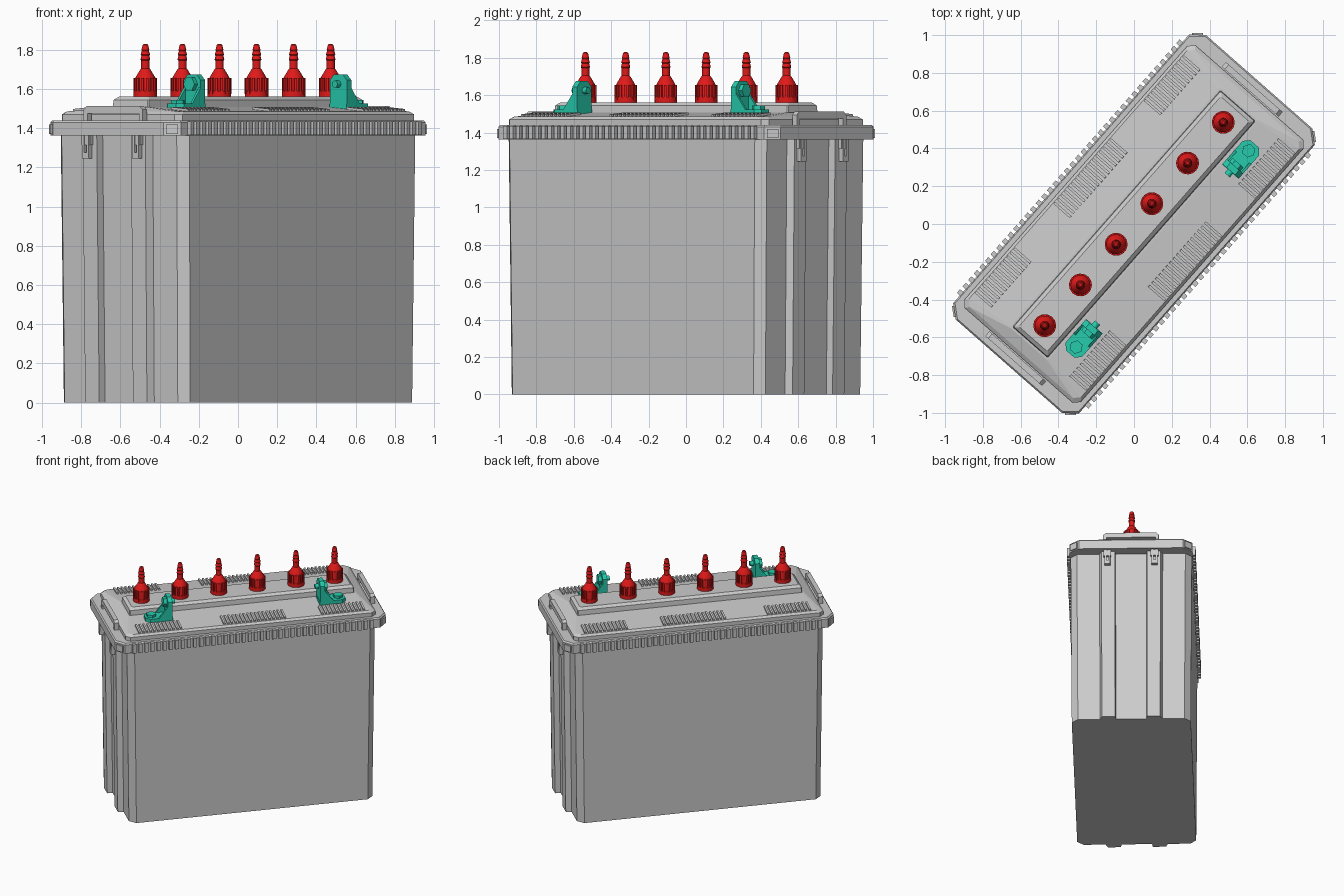
import bpy, bmesh, math
from mathutils import Matrix, Vector

if "Cube" in bpy.data.objects:
    bpy.data.objects.remove(bpy.data.objects["Cube"])

# Everything is laid out with the long axis on x, then turned to the final heading
TURN = Matrix.Rotation(math.radians(48.7), 4, 'Z')


def material(name, rgb):
    m = bpy.data.materials.new(name)
    m.diffuse_color = (*rgb, 1)
    m.use_nodes = True
    m.node_tree.nodes["Principled BSDF"].inputs["Base Color"].default_value = m.diffuse_color
    return m


RED = material("cap_red", (0.75, 0.01, 0.01))
GREEN = material("terminal_green", (0.02, 0.6, 0.42))


def finish(name, bm, mat=None, smooth=False):
    bmesh.ops.recalc_face_normals(bm, faces=bm.faces)
    bm.transform(TURN)
    me = bpy.data.meshes.new(name)
    bm.to_mesh(me)
    bm.free()
    ob = bpy.data.objects.new(name, me)
    bpy.context.collection.objects.link(ob)
    if mat:
        me.materials.append(mat)
    if smooth:
        for p in me.polygons:
            p.use_smooth = True
        me.set_sharp_from_angle(angle=math.radians(30))
    return ob


def loft(bm, rings):
    loops = [[bm.verts.new(p) for p in r] for r in rings]
    for a, b in zip(loops, loops[1:]):
        for i in range(len(a)):
            j = (i + 1) % len(a)
            bm.faces.new((a[i], a[j], b[j], b[i]))
    bm.faces.new(loops[0][::-1])
    bm.faces.new(loops[-1])


def box(bm, center, size, rot=Matrix()):
    m = Matrix.Translation(center) @ rot @ Matrix.Diagonal((*size, 1))
    bmesh.ops.create_cube(bm, size=1, matrix=m)


def cyl(bm, center, r, depth, sides, rot=Matrix()):
    bmesh.ops.create_cone(bm, cap_ends=True, segments=sides, radius1=r, radius2=r,
                          depth=depth, matrix=Matrix.Translation(center) @ rot)


def octagon(u, v, cu, cv, z):
    q = [(u, -v + cv), (u, v - cv), (u - cu, v), (-u + cu, v)]
    return [(x, y, z) for x, y in q + [(-x, -y) for x, y in q]]


def circle(r, z, n, cx):
    return [(cx + r * math.cos(2 * math.pi * i / n), r * math.sin(2 * math.pi * i / n), z)
            for i in range(n)]


# Tapered case with two upright ribs on each end
half = [(.86, .43), (.905, .385), (.905, .225), (.945, .21), (.945, .115), (.905, .11)]
end = [(x, -y) for x, y in half] + half[::-1]
outline = end + [(-x, -y) for x, y in end]
bm = bmesh.new()
loft(bm, [[(x * k, y * k, z) for x, y in outline] for k, z in ((.997, 0), (1.015, 1.38))])
finish("case", bm)

# Lid rim
bm = bmesh.new()
loft(bm, [octagon(1.003, .443, .057, .068, 1.362), octagon(1.003, .443, .057, .068, 1.43),
          octagon(.995, .435, .055, .065, 1.44)])
finish("lid_rim", bm)

# Grip teeth along both long edges, and corner blocks
bm = bmesh.new()
for s in (-1, 1):
    for i in range(40):
        box(bm, (-.88 + i * 1.76 / 39, s * .447, 1.40), (.026, .034, .07))
    for t in (-1, 1):
        box(bm, (s * .97, t * .405, 1.395), (.03, .06, .05),
            Matrix.Rotation(s * t * math.radians(40), 4, 'Z'))
finish("rim_teeth", bm)

# Raised deck, rising gently to the middle
bm = bmesh.new()
loft(bm, [octagon(.925, .41, .03, .03, 1.435), octagon(.925, .41, .03, .03, 1.47),
          octagon(.905, .395, .03, .03, 1.485), octagon(.845, .135, .01, .01, 1.508)])
finish("lid_deck", bm)

# Central bar that carries the caps
bm = bmesh.new()
loft(bm, [octagon(.835, .125, .006, .006, 1.49), octagon(.83, .12, .006, .006, 1.545),
          octagon(.81, .10, .006, .006, 1.562)])
finish("cap_bar", bm)

# Slat groups on the deck
bm = bmesh.new()
for s in (-1, 1):
    tilt = Matrix.Rotation(-s * .087, 4, 'X')
    for mid, n in ((-.67, 12), (.03, 17), (.685, 12)):
        for i in range(n):
            box(bm, (mid + (i - (n - 1) / 2) * .028, s * .333, 1.492), (.014, .115, .022), tilt)
finish("deck_slats", bm)

# Lifting handles on the lid ends
bm = bmesh.new()
prof = [(-.2, 1.43), (-.2, 1.495), (-.18, 1.513), (.18, 1.513), (.2, 1.495), (.2, 1.43),
        (.175, 1.43), (.175, 1.475), (-.175, 1.475), (-.175, 1.43)]
for s in (-1, 1):
    loft(bm, [[(s * u, v, z) for v, z in prof] for u in (.932, .965)])
finish("end_handles", bm)

# Small hooks under the lid ends
bm = bmesh.new()
for s in (-1, 1):
    for v in (-.17, .17):
        box(bm, (s * .968, v, 1.34), (.03, .055, .05))
        for w in (-.014, .014):
            box(bm, (s * .972, v + w, 1.305), (.03, .014, .12))
        box(bm, (s * .975, v, 1.26), (.026, .036, .03))
finish("end_hooks", bm)

# Six ribbed filler caps with barbed spouts
spout = [(.052, 1.56), (.052, 1.655), (.047, 1.665), (.026, 1.70), (.021, 1.705), (.021, 1.745),
         (.025, 1.75), (.02, 1.77), (.024, 1.775), (.018, 1.795), (.020, 1.80), (.014, 1.825),
         (.008, 1.83)]
for k in range(6):
    cx = -.716 + k * .2864
    bm = bmesh.new()
    loft(bm, [circle(r, z, 24, cx) for r, z in spout])
    loft(bm, [circle(.06, z, 24, cx) for z in (1.558, 1.59)])
    for i in range(14):
        a = 2 * math.pi * i / 14
        box(bm, (cx + .05 * math.cos(a), .05 * math.sin(a), 1.615), (.02, .013, .08),
            Matrix.Rotation(a, 4, 'Z'))
    finish("filler_cap_%d" % (k + 1), bm, RED, True)

# Two L-shaped terminals with bolts
for s, name in ((-1, "terminal_left"), (1, "terminal_right")):
    bm = bmesh.new()
    v = -.2
    # Foot with rounded outer corners
    foot = [(.545, -.058), (.71, -.058), (.74, -.03), (.74, .03), (.71, .058), (.545, .058)]
    loft(bm, [[(s * x, v + y, z) for x, y in foot] for z in (1.49, 1.525)])
    # Upright plate with clipped top
    plate = [(-.058, 1.5), (.058, 1.5), (.058, 1.645), (.03, 1.675), (-.03, 1.675), (-.058, 1.645)]
    loft(bm, [[(s * u, v + y, z) for y, z in plate] for u in (.548, .582)])
    # Side gussets
    gusset = [(.58, 1.52), (.65, 1.52), (.58, 1.61)]
    for w in (-.058, .044):
        loft(bm, [[(s * x, v + w + d, z) for x, z in gusset] for d in (0, .014)])
    # Foot bolt, upright bolt and its inner end
    cyl(bm, (s * .692, v, 1.53), .036, .028, 6)
    side = Matrix.Rotation(math.pi / 2, 4, 'Y')
    cyl(bm, (s * .592, v, 1.625), .038, .03, 6, side)
    cyl(bm, (s * .55, v, 1.625), .018, .06, 12, side)
    finish(name, bm, GREEN)
